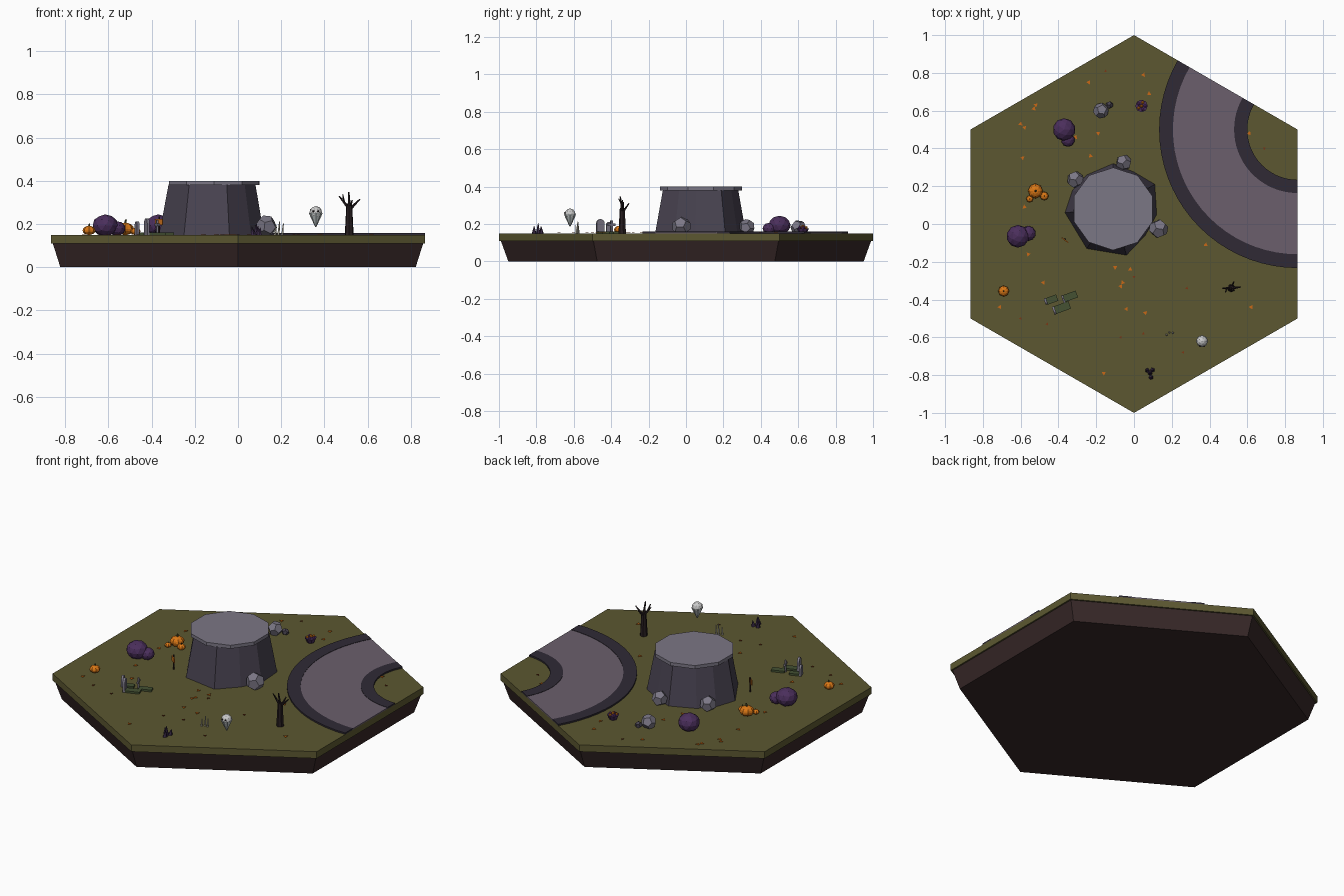
import bpy, bmesh, random
from math import sin, cos, pi, radians, sqrt
from mathutils import Vector, Matrix

if "Cube" in bpy.data.objects:
    bpy.data.objects.remove(bpy.data.objects["Cube"])

random.seed(4)
MATS = {}
G = 0.15  # ground level


def mat(hexcol):
    if hexcol not in MATS:
        m = bpy.data.materials.new("colour_" + hexcol)
        c = [int(hexcol[i:i + 2], 16) / 255 for i in (0, 2, 4)]
        m.diffuse_color = [v ** 2.2 for v in c] + [1]
        m.use_nodes = True
        m.node_tree.nodes["Principled BSDF"].inputs["Base Color"].default_value = m.diffuse_color
        MATS[hexcol] = m
    return MATS[hexcol]


def finish(name, bm, col, M=None):
    if M is not None:
        bm.transform(M)
    bmesh.ops.recalc_face_normals(bm, faces=bm.faces)
    me = bpy.data.meshes.new(name)
    bm.to_mesh(me)
    bm.free()
    me.materials.append(mat(col))
    ob = bpy.data.objects.new(name, me)
    bpy.context.collection.objects.link(ob)
    return ob


def loft(name, lo, z0, hi, z1, col, M=None):
    """Closed solid between two rings with equal point counts."""
    bm = bmesh.new()
    a = [bm.verts.new((x, y, z0)) for x, y in lo]
    b = [bm.verts.new((x, y, z1)) for x, y in hi]
    n = len(a)
    bm.faces.new(a)
    bm.faces.new(b)
    for i in range(n):
        j = (i + 1) % n
        bm.faces.new((a[i], a[j], b[j], b[i]))
    return finish(name, bm, col, M)


def ring(r, n, start=0.0, c=(0, 0)):
    return [(c[0] + r * cos(start + 2 * pi * i / n), c[1] + r * sin(start + 2 * pi * i / n)) for i in range(n)]


def limb(name, p, q, r1, r2, col, n=6):
    """Tapered stick from p to q."""
    p, q = Vector(p), Vector(q)
    d = q - p
    bm = bmesh.new()
    bmesh.ops.create_cone(bm, cap_ends=True, segments=n, radius1=r1, radius2=r2, depth=d.length)
    return finish(name, bm, col, Matrix.Translation((p + q) / 2) @ d.to_track_quat('Z', 'Y').to_matrix().to_4x4())


def ball(name, loc, r, col, sub=2, sz=1.0):
    bm = bmesh.new()
    bmesh.ops.create_icosphere(bm, subdivisions=sub, radius=r)
    return finish(name, bm, col, Matrix.Translation(loc) @ Matrix.Diagonal((1, 1, sz, 1)))


def rock(name, loc, r, col):
    """Dodecahedron boulder."""
    bm = bmesh.new()
    f = (1 + sqrt(5)) / 2
    s = (-1, 1)
    pts = [(a, b, c) for a in s for b in s for c in s]
    for a in s:
        for b in s:
            pts += [(0, a / f, b * f), (a / f, b * f, 0), (a * f, 0, b / f)]
    for p in pts:
        bm.verts.new(Vector(p) * r / sqrt(3))
    bmesh.ops.convex_hull(bm, input=bm.verts)
    bmesh.ops.dissolve_limit(bm, angle_limit=0.02, verts=bm.verts, edges=bm.edges)
    R = Matrix.Rotation(random.uniform(0, 6), 4, 'Z') @ Matrix.Rotation(random.uniform(0, 1), 4, 'X')
    return finish(name, bm, col, Matrix.Translation(loc) @ R)


def box(name, loc, size, col, rz=0.0):
    bm = bmesh.new()
    bmesh.ops.create_cube(bm, size=1)
    return finish(name, bm, col, Matrix.Translation(loc) @ Matrix.Rotation(rz, 4, 'Z') @ Matrix.Diagonal((*size, 1)))


# Hexagonal tile
loft("soil_base", ring(0.95, 6, pi / 2), 0, ring(0.99, 6, pi / 2), 0.11, "3a2c2c")
loft("grass_slab", ring(1, 6, pi / 2), 0.11, ring(1, 6, pi / 2), G, "5c5834")


# Curved road around the back right corner, cut off at the tile edges
def arc_strip(name, r0, r1, top, col):
    cx, cy, n = 0.866, 0.5, 24
    ang = [radians(150 + 120 * i / n) for i in range(n + 1)]
    bm = bmesh.new()
    secs = [[bm.verts.new((cx + r * cos(a), cy + r * sin(a), z))
             for r, z in ((r0, G - 0.005), (r1, G - 0.005), (r1, top), (r0, top))] for a in ang]
    for s, t in zip(secs, secs[1:]):
        for i in range(4):
            j = (i + 1) % 4
            bm.faces.new((s[i], s[j], t[j], t[i]))
    bm.faces.new(secs[0])
    bm.faces.new(secs[-1])
    finish(name, bm, col)


arc_strip("road_surface", 0.334, 0.662, 0.157, "6a5f6c")
arc_strip("road_outer_border", 0.66, 0.733, 0.159, "332e38")
arc_strip("road_inner_border", 0.266, 0.336, 0.159, "332e38")

# Stone pedestal with flat cap
base = [(-.04, -.165), (.06, -.06), (.12, .05), (.11, .21), (.0, .275),
        (-.11, .32), (-.25, .26), (-.325, .18), (-.365, .06), (-.25, -.13)]
C = (-0.11, 0.08)
top = [(C[0] + (x - C[0]) * 0.83, C[1] + (y - C[1]) * 0.83) for x, y in base]
loft("pedestal_body", base, G, top, 0.382, "4a4552")
loft("pedestal_cap", ring(0.219, 10, 0.31, C), 0.38, ring(0.219, 10, 0.31, C), 0.4, "7a7684")

# Boulders
for x, y, r in ((.13, -.025, .052), (-.055, .325, .044), (-.31, .235, .046), (-.175, .6, .042)):
    rock("boulder", (x, y, G + r * 0.75), r, "7a7684")
rock("small_dark_boulder", (-.13, .63, G + .013), .02, "4a4552")

# Bushes
for x, y, r in ((-.37, .5, .06), (-.35, .445, .036), (-.615, -.065, .06), (-.56, -.05, .04)):
    ball("bush", (x, y, G + r * 0.72), r, "4c325c", 2, 0.85)


# Pumpkins: ribbed squashed bodies with a stem
def pumpkin(x, y, r):
    bm = bmesh.new()
    bmesh.ops.create_uvsphere(bm, u_segments=16, v_segments=8, radius=r)
    for i, v in enumerate(bm.verts):
        k = 1 + 0.06 * cos(8 * Vector((v.co.x, v.co.y + 1e-9)).angle_signed(Vector((1, 0))))
        v.co.x *= k
        v.co.y *= k
    finish("pumpkin", bm, "d8761c", Matrix.Translation((x, y, G + r * .72)) @ Matrix.Diagonal((1, 1, .75, 1)))
    limb("pumpkin_stem", (x, y, G + r * 1.35), (x + r * .1, y, G + r * 1.85), r * .17, r * .12, "4a4a2a", 5)


for p in ((-.522, .175, .038), (-.475, .148, .022), (-.552, .133, .018), (-.69, -.355, .028)):
    pumpkin(*p)

# Bowl of treats
loft("treat_bowl", ring(.02, 8, 0, (.04, .625)), G, ring(.033, 8, 0, (.04, .625)), G + .027, "4c325c")
for i in range(5):
    a = 2 * pi * i / 5
    ball("treat", (.04 + .019 * cos(a), .625 + .019 * sin(a), G + .03), .009, "d8761c" if i % 2 else "6a3a80", 1)
ball("treat", (.04, .625, G + .036), .01, "d8761c", 1)

# Signpost
limb("sign_post", (-.365, -.08, G), (-.365, -.08, G + .085), .005, .004, "2e2222")
box("sign_board", (-.366, -.085, G + .06), (.044, .006, .028), "c06a20", radians(-38))

# Graves: mossy slabs with headstones
TILT = radians(20)


def headstone(x, y, w, h):
    arch = [(-w / 2, 0), (w / 2, 0)] + [(w / 2 * cos(pi * i / 8), h - w / 2 + w / 2 * sin(pi * i / 8)) for i in range(9)]
    M = Matrix.Translation((x, y, G)) @ Matrix.Rotation(TILT + pi / 2, 4, 'Z') @ Matrix.Rotation(pi / 2, 4, 'X')
    loft("headstone", arch, -.006, arch, .006, "7a7684", M)


for x, y, l, w in ((-.435, -.4, .06, .036), (-.338, -.383, .075, .038), (-.382, -.443, .088, .042)):
    box("grave_mound", (x, y, G + .005), (l, w, .012), "465236", TILT)
headstone(-.467, -.41, .034, .062)
headstone(-.422, -.458, .044, .076)
box("cross_upright", (-.374, -.398, G + .034), (.01, .012, .068), "7a7684", TILT)
box("cross_arm", (-.374, -.398, G + .046), (.01, .042, .011), "7a7684", TILT)

# Dead tree
BARK = "2a2224"
T = Vector((.515, -.34, G))
limb("tree_trunk", T, T + Vector((0, 0, .135)), .021, .014, BARK, 7)
for a, b, r in (((0, 0, .12), (-.047, 0, .178), .009), ((0, 0, .12), (-.002, -.012, .197), .009),
                ((0, 0, .115), (.05, .006, .165), .009), ((0, 0, .11), (.014, .035, .16), .007),
                ((-.024, 0, .15), (-.03, -.02, .185), .005)):
    limb("tree_branch", T + Vector(a), T + Vector(b), r, .003, BARK, 5)

# Floating ghost
ball("ghost_head", (.36, -.62, .253), .03, "dcdfe0")
limb("ghost_tail", (.36, -.62, .187), (.36, -.62, .25), .003, .032, "b4bcbc", 8)
for dx in (-.011, .011):
    ball("ghost_eye", (.36 + dx, -.647, .259), .005, "2a2224", 1)

# Bone ribs and dark crystals
for x, y, h in ((.172, -.586, .045), (.187, -.574, .062), (.205, -.576, .052)):
    limb("bone_rib", (x, y, G), (x + .005, y - .004, G + h), .006, .002, "c8c4b4", 5)
for x, y, h, lean in ((.085, -.79, .055, 0), (.07, -.775, .038, -.006), (.098, -.773, .034, .006), (.09, -.812, .04, .004)):
    limb("crystal", (x, y, G), (x + lean, y, G + h), .013, .001, "3a2c46", 5)

# Fallen leaves
orange = [(.05, .79), (.08, .69), (-.24, .75), (-.52, .63), (-.53, .61), (-.6, .53), (-.58, .51), (-.59, .35),
          (-.19, .48), (-.31, .46), (-.23, .36), (-.58, .09), (-.56, -.16), (-.48, -.31), (-.71, -.44), (-.1, -.23),
          (-.02, -.24), (-.06, -.31), (-.07, -.33), (-.04, -.45), (.06, -.47), (-.16, -.79), (.38, -.11),
          (.62, -.44), (.61, .48)]
brown = [(-.15, .81), (.26, -.68), (.28, -.34), (-.46, -.53), (-.6, -.5), (-.07, -.6), (.69, .4), (.05, -.58), (0, -.28)]
for pts, r, col in ((orange, .013, "c8681c"), (brown, .009, "7a3a1c")):
    for x, y in pts:
        t = ring(r, 3, random.uniform(0, 6), (x, y))
        loft("leaf", t, G + .001, t, G + .004, col)
